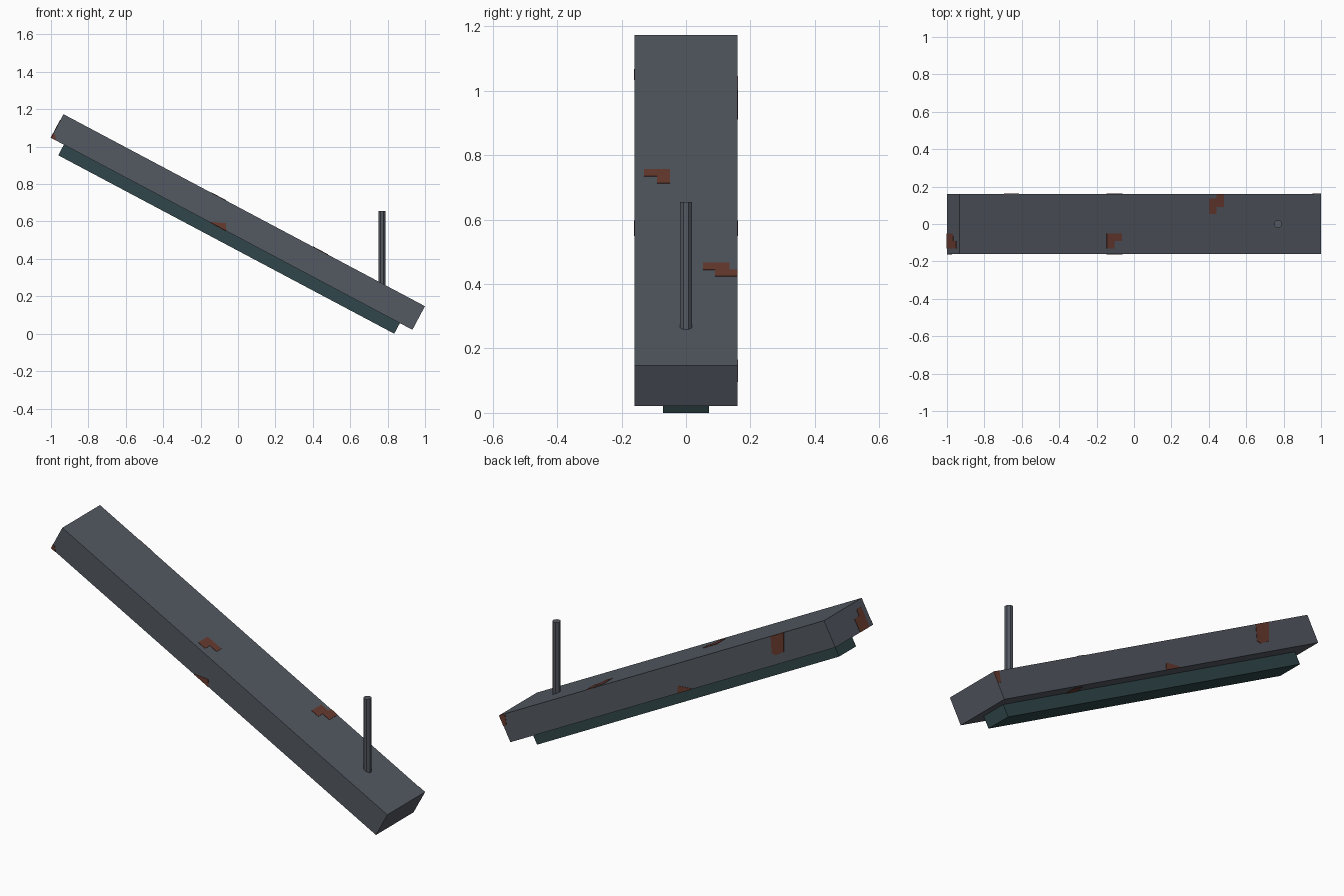
import bpy, bmesh, math
from mathutils import Matrix, Vector

if "Cube" in bpy.data.objects:
    bpy.data.objects.remove(bpy.data.objects["Cube"])

TILT = math.radians(27.97)
L, T, W = 2.188, 0.143, 0.16          # beam length, thickness, half width
C, S = math.cos(TILT), math.sin(TILT)
# Beam frame: x runs down the slope from the raised end, z is normal to the beam
FRAME = Matrix.Translation((-1, 0, 1.047)) @ Matrix.Rotation(TILT, 4, 'Y')


def material(name, rgb):
    m = bpy.data.materials.new(name)
    m.diffuse_color = (*rgb, 1)
    m.use_nodes = True
    m.node_tree.nodes["Principled BSDF"].inputs["Base Color"].default_value = m.diffuse_color
    return m


steel = material("slate_steel", (0.088, 0.100, 0.122))
teal = material("dark_teal", (0.030, 0.062, 0.068))
rust = material("rust", (0.140, 0.044, 0.029))


def finish(name, bm, mat, matrix):
    bmesh.ops.recalc_face_normals(bm, faces=bm.faces[:])
    me = bpy.data.meshes.new(name)
    bm.to_mesh(me)
    bm.free()
    me.materials.append(mat)
    ob = bpy.data.objects.new(name, me)
    bpy.context.collection.objects.link(ob)
    me.transform(matrix)


def box(name, lo, hi, mat):
    bm = bmesh.new()
    bmesh.ops.create_cube(bm, size=1)
    for v in bm.verts:
        v.co = [lo[i] if v.co[i] < 0 else hi[i] for i in range(3)]
    finish(name, bm, mat, FRAME)


def plate(name, pts, normal):
    """Thin rust patch lying on a beam face, points in the beam frame."""
    n = Vector(normal)
    bm = bmesh.new()
    f = bm.faces.new([bm.verts.new(Vector(p) - n * 0.002) for p in pts])
    ext = bmesh.ops.extrude_face_region(bm, geom=[f], use_keep_orig=True)
    for v in ext["geom"]:
        if isinstance(v, bmesh.types.BMVert):
            v.co += n * 0.004
    finish(name, bm, rust, FRAME)


# Tilted beam and the narrower rail under it
box("beam", (0, -W, 0), (L, W, T), steel)
box("under_rail", (0.078, -0.072, -0.064), (2.112, 0.072, 0), teal)

# Upright rod
bm = bmesh.new()
bmesh.ops.create_cone(bm, cap_ends=True, segments=8, radius1=0.021, radius2=0.021, depth=0.445)
finish("rod", bm, steel, Matrix.Translation((0.77, 0, 0.4325)) @ Matrix.Rotation(math.pi / 8, 4, 'Z'))

# Rust on top and underside (outlines in world x, y)
mid = [(-.146, -.13), (-.105, -.13), (-.105, -.09), (-.065, -.09), (-.065, -.05), (-.146, -.05)]
low = [(.40, .053), (.44, .053), (.44, .09), (.48, .09), (.48, W), (.44, W), (.44, .135), (.40, .135)]
for label, outline in (("mid", mid), ("low", low)):
    plate("rust_top_" + label, [((x + 1 - T * S) / C, y, T) for x, y in outline], (0, 0, 1))
plate("rust_under_mid", [((x + 1) / C, y, 0) for x, y in
                         ((-.146, -.13), (-.065, -.13), (-.065, -.07), (-.146, -.07))], (0, 0, -1))
plate("rust_under_low", [((x + 1) / C, y, 0) for x, y in
                         ((.41, .07), (.48, .07), (.48, .135), (.43, .135))], (0, 0, -1))

# Rust on the raised end
plate("rust_end", [(0, -.13, 0), (0, -.05, 0), (0, -.05, .07), (0, -.09, .075),
                   (0, -.09, .107), (0, -.13, .107)], (-1, 0, 0))

# Rust along the lower edge, same on front and back
edge = [(.965, 0), (1.062, 0), (1.04, .036), (.965, .004)]
for side, label in ((-1, "front"), (1, "back")):
    plate("rust_edge_" + label, [(s, side * W, d) for s, d in edge], (0, side, 0))

# Remaining side patches
plate("rust_front_corner", [(0, -W, 0), (.03, -W, 0), (.012, -W, .026), (0, -W, .024)], (0, -1, 0))
plate("rust_back_high", [(s, W, d) for s, d in
                         ((.27, T), (.36, T), (.395, .06), (.375, .045), (.32, .05))], (0, 1, 0))
plate("rust_back_corner", [(s, W, d) for s, d in
                           ((L, T), (L - .04, T), (L - .02, .085), (L, .085))], (0, 1, 0))
